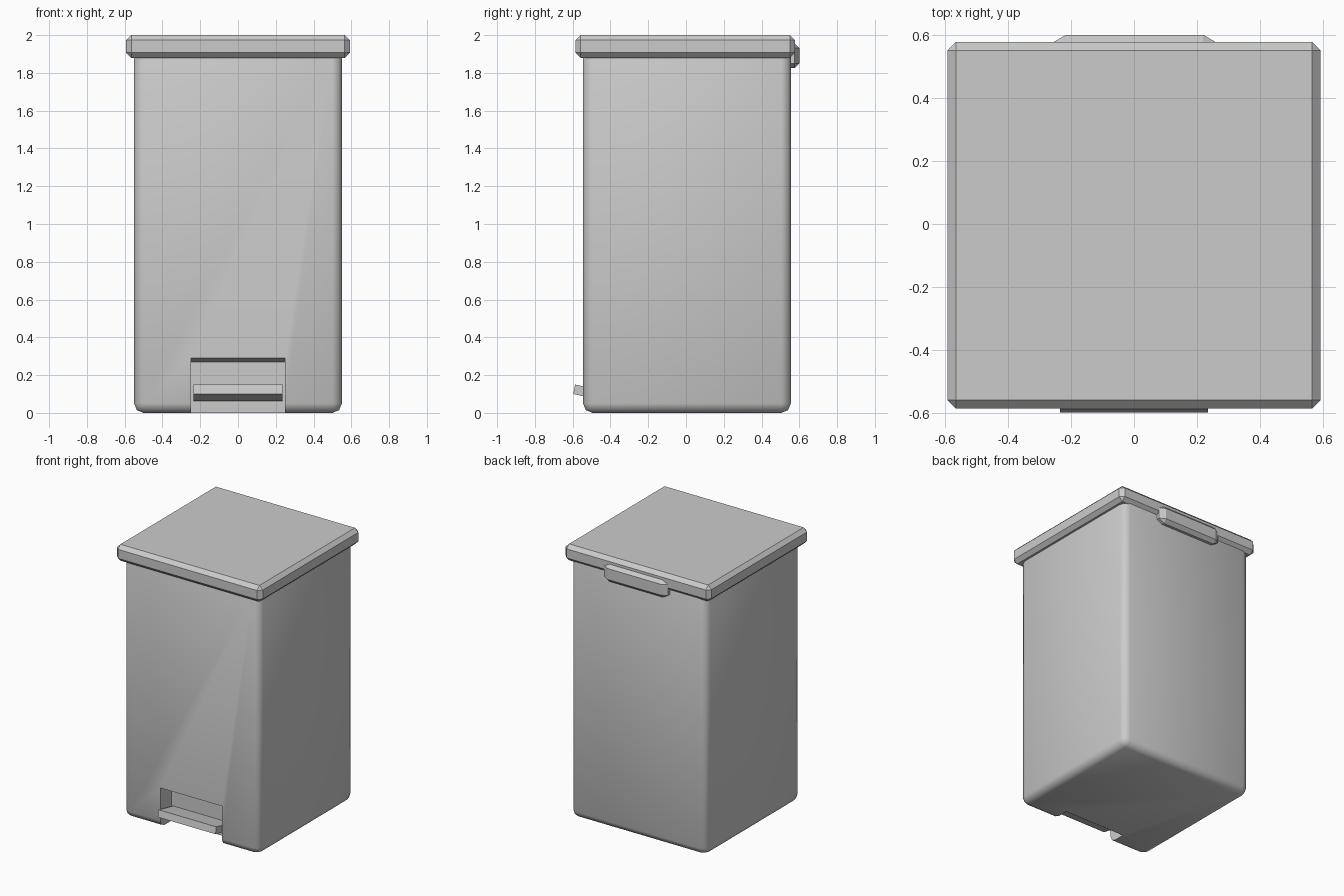
import bpy, bmesh, math

if "Cube" in bpy.data.objects:
    bpy.data.objects.remove(bpy.data.objects["Cube"])


def add_object(name, bm):
    bmesh.ops.recalc_face_normals(bm, faces=bm.faces)
    mesh = bpy.data.meshes.new(name)
    bm.to_mesh(mesh)
    bm.free()
    obj = bpy.data.objects.new(name, mesh)
    bpy.context.collection.objects.link(obj)
    return obj


def bevelled_box(name, low, high, bevel, segments=1, stretch_x=1.0):
    """Box between two corners; stretch_x widens the bevel along x."""
    bm = bmesh.new()
    bmesh.ops.create_cube(bm, size=1)
    for v in bm.verts:
        for i in range(3):
            v.co[i] = low[i] if v.co[i] < 0 else high[i]
        v.co.x /= stretch_x
    bmesh.ops.bevel(bm, geom=bm.edges[:], offset=bevel, segments=segments,
                    profile=0.5, affect='EDGES')
    for v in bm.verts:
        v.co.x *= stretch_x
    return add_object(name, bm)


def side_prism(name, profile, half_width):
    """Extrude a (y, z) profile symmetrically along x."""
    bm = bmesh.new()
    face = bm.faces.new([bm.verts.new((-half_width, y, z)) for y, z in profile])
    ext = bmesh.ops.extrude_face_region(bm, geom=[face])
    for v in ext['geom']:
        if isinstance(v, bmesh.types.BMVert):
            v.co.x = half_width
    return add_object(name, bm)


# bin body with softly rounded edges
body = bevelled_box("bin_body", (-0.55, -0.545, 0), (0.55, 0.555, 1.96), 0.05, 2)

# pedal recess cut into the lower front
cutter = side_prism("recess_cutter",
                    [(-0.7, -0.1), (-0.415, -0.1), (-0.415, 0.27),
                     (-0.545, 0.29), (-0.7, 0.314)], 0.25)
cutter.hide_render = True
mod = body.modifiers.new("recess", 'BOOLEAN')
mod.object = cutter
mod.operation = 'DIFFERENCE'
mod.solver = 'EXACT'
bpy.context.view_layer.objects.active = body
body.select_set(True)
bpy.ops.object.modifier_apply(modifier=mod.name)
bpy.data.objects.remove(cutter)
bpy.ops.object.shade_smooth_by_angle(angle=math.radians(50))

# tilted foot pedal
side_prism("foot_pedal", [(-0.597, 0.1), (-0.587, 0.15),
                          (-0.415, 0.112), (-0.427, 0.062)], 0.235)

# chamfered lid
bevelled_box("lid", (-0.592, -0.585, 1.88), (0.592, 0.577, 2.0), 0.027)

# hinge cover at the back
bevelled_box("hinge_cover", (-0.258, 0.5, 1.826), (0.262, 0.6, 1.956), 0.025,
             stretch_x=1.7)
